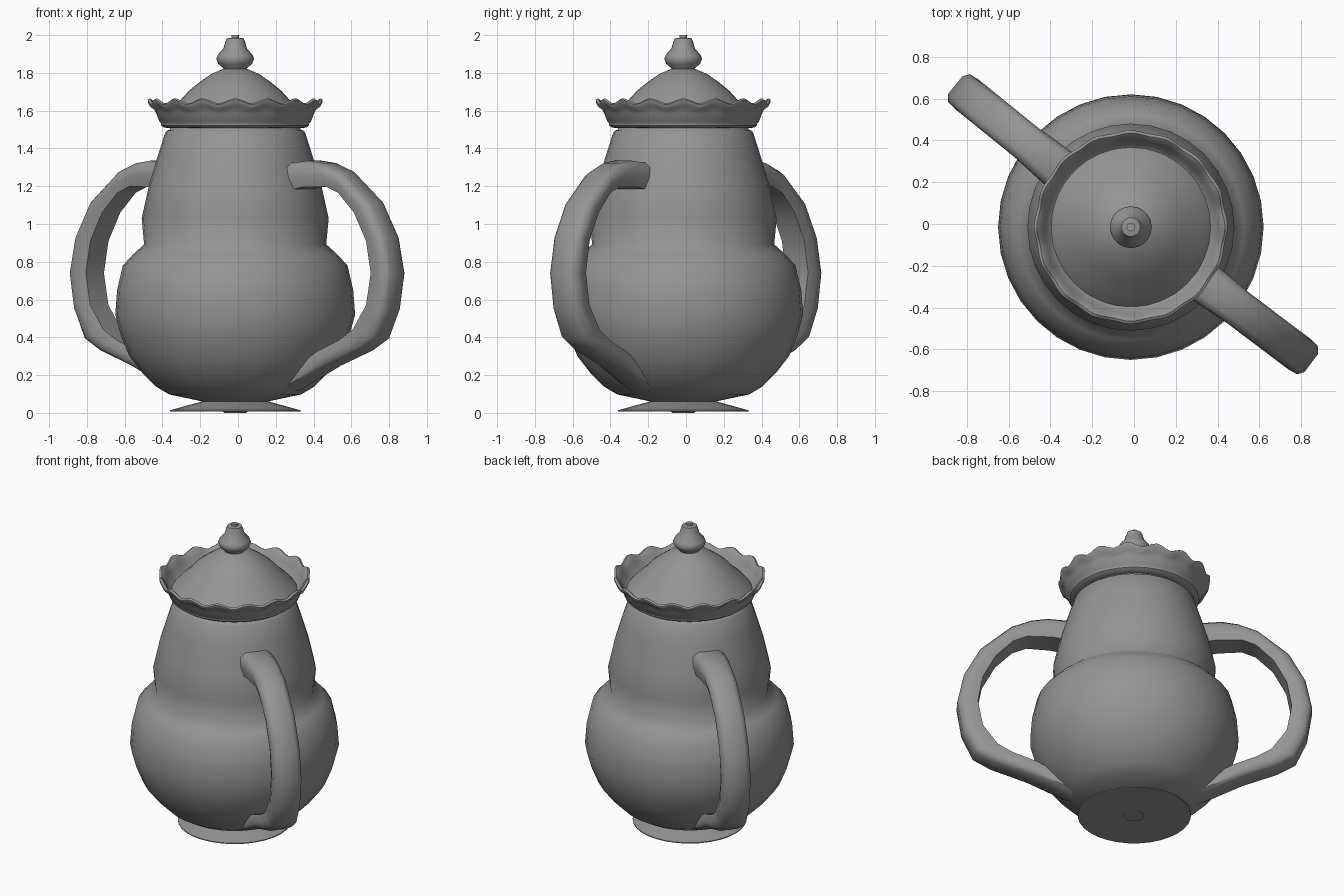
import bpy, bmesh, math
from mathutils import Vector

C = Vector((-0.015, -0.015, 0))  # vessel axis
GREY = bpy.data.materials.new("dark_grey")
GREY.diffuse_color = (0.3, 0.3, 0.3, 1)


def finish(name, bm, angle):
    bmesh.ops.recalc_face_normals(bm, faces=bm.faces)
    me = bpy.data.meshes.new(name)
    bm.to_mesh(me)
    bm.free()
    me.materials.append(GREY)
    ob = bpy.data.objects.new(name, me)
    bpy.context.collection.objects.link(ob)
    bpy.context.view_layer.objects.active = ob
    ob.select_set(True)
    bpy.ops.object.shade_smooth_by_angle(angle=math.radians(angle))
    ob.select_set(False)
    return ob


def loft(bm, rings, closed=False):
    n = len(rings[0])
    for a, b in zip(rings, rings[1:] + (rings[:1] if closed else [])):
        for i in range(n):
            j = (i + 1) % n
            bm.faces.new((a[i], a[j], b[j], b[i]))
    if not closed:
        bm.faces.new(rings[0])
        bm.faces.new(rings[-1])


def lathe(name, profile, segs=32, angle=35, waves=0, closed=False):
    """Spin (radius, z[, ripple]) points; ripple scales the scalloped wave."""
    bm = bmesh.new()
    rings = []
    for p in profile:
        k = p[2] if len(p) > 2 else 0
        ring = []
        for i in range(segs):
            t = 2 * math.pi * i / segs
            w = math.cos(waves * t) * k
            r = p[0] + 0.004 * w
            ring.append(bm.verts.new(C + Vector((r * math.cos(t), r * math.sin(t), p[1] + 0.013 * w))))
        rings.append(ring)
    loft(bm, rings, closed)
    return finish(name, bm, angle)


# Flared foot
lathe("foot", [(0.06, 0), (0.06, 0.006), (0.345, 0.008), (0.345, 0.014),
               (0.17, 0.062), (0.17, 0.09)])

# Round belly, pinched shoulder and tapering neck in one smooth body
lathe("body", [(0.17, 0.06), (0.35, 0.098), (0.42, 0.14), (0.49, 0.21), (0.56, 0.30),
               (0.605, 0.41), (0.635, 0.52), (0.625, 0.65), (0.595, 0.78),
               (0.54, 0.84), (0.482, 0.892), (0.495, 1.03), (0.455, 1.21), (0.41, 1.36),
               (0.37, 1.485), (0.36, 1.495), (0.345, 1.50), (0.345, 1.515)], angle=75)

# Scalloped lid rim with a thick lip
lathe("lid_rim", [(0.34, 1.508), (0.375, 1.51), (0.392, 1.522), (0.392, 1.532), (0.40, 1.54),
                  (0.418, 1.585, 0.3), (0.433, 1.612, 0.8), (0.457, 1.63, 1), (0.459, 1.645, 1),
                  (0.446, 1.652, 1), (0.432, 1.64, 1), (0.415, 1.61, 0.6), (0.395, 1.575, 0.2),
                  (0.37, 1.55), (0.34, 1.55)],
      segs=128, waves=16, angle=50, closed=True)

# Domed lid
lathe("lid_dome", [(0.36, 1.53), (0.382, 1.56), (0.345, 1.605), (0.295, 1.65), (0.245, 1.705),
                   (0.19, 1.75), (0.125, 1.795), (0.065, 1.82), (0.04, 1.825)])

# Knob
lathe("lid_knob", [(0.055, 1.81), (0.065, 1.827), (0.09, 1.848), (0.10, 1.875), (0.092, 1.895),
                   (0.062, 1.93), (0.052, 1.965), (0.045, 1.983), (0.02, 1.986), (0.02, 2.0)],
      segs=20, angle=50)

# Handle stations: outer r, outer z, inner r, inner z, half width
STATIONS = [(0.37, 1.32, 0.37, 1.17, 0.105), (0.53, 1.335, 0.51, 1.195, 0.098),
            (0.63, 1.322, 0.655, 1.20, 0.09), (0.75, 1.275, 0.74, 1.165, 0.09),
            (0.938, 1.115, 0.845, 1.06, 0.09), (1.04, 0.93, 0.925, 0.91, 0.09),
            (1.08, 0.74, 0.956, 0.74, 0.09), (1.05, 0.55, 0.925, 0.57, 0.09),
            (0.98, 0.395, 0.835, 0.44, 0.09), (0.875, 0.332, 0.745, 0.385, 0.09),
            (0.66, 0.25, 0.60, 0.325, 0.09), (0.38, 0.115, 0.38, 0.20, 0.095)]


def handle(name, degrees):
    a = math.radians(degrees)
    out = Vector((math.cos(a), math.sin(a), 0))
    side = Vector((-math.sin(a), math.cos(a), 0))
    # Cross-section: fraction from outer to inner face, fraction of half width
    section = [(0, -0.6), (0, 0.6), (0.17, 0.93), (0.55, 1), (1, 0.85),
               (1, -0.85), (0.55, -1), (0.17, -0.93)]
    bm = bmesh.new()
    rings = []
    for ro, zo, ri, zi, w in STATIONS:
        rings.append([bm.verts.new(C + out * (ro + (ri - ro) * f) + side * (w * s)
                                   + Vector((0, 0, zo + (zi - zo) * f))) for f, s in section])
    loft(bm, rings)
    return finish(name, bm, 52)


# Two opposite loop handles
handle("handle_right", -37)
handle("handle_left", 141)
